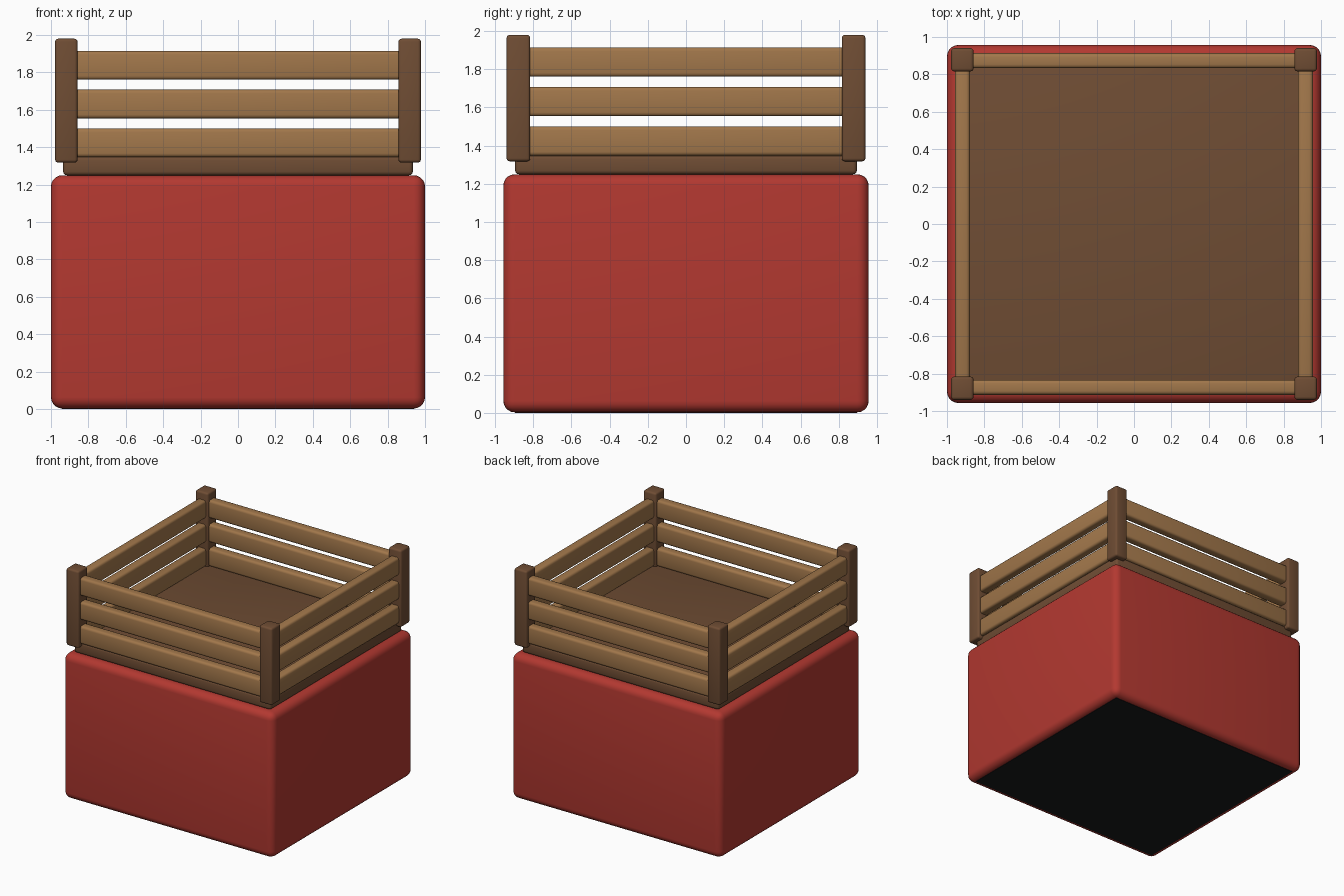
import bpy
import math

if "Cube" in bpy.data.objects:
    bpy.data.objects.remove(bpy.data.objects["Cube"])


def material(name, rgb):
    m = bpy.data.materials.new(name)
    m.diffuse_color = (*rgb, 1)
    m.use_nodes = True
    m.node_tree.nodes["Principled BSDF"].inputs["Base Color"].default_value = m.diffuse_color
    return m


RED = material("red_paint", (0.45, 0.04, 0.03))
DARK = material("dark_wood", (0.16, 0.074, 0.034))
LIGHT = material("light_wood", (0.36, 0.185, 0.07))
BLACK = material("black_rubber", (0.009, 0.01, 0.011))


def box(name, center, size, bevel, mat, segments=4):
    """Rounded box with its bevel baked as a modifier."""
    bpy.ops.mesh.primitive_cube_add(size=1, location=center)
    ob = bpy.context.object
    ob.name = name
    ob.scale = size
    bpy.ops.object.transform_apply(location=False, rotation=False, scale=True)
    ob.data.materials.append(mat)
    if bevel:
        mod = ob.modifiers.new("rounded_edges", "BEVEL")
        mod.width = bevel
        mod.segments = segments
        mod.limit_method = "ANGLE"
        bpy.ops.object.modifier_apply(modifier=mod.name)
        bpy.ops.object.shade_smooth_by_angle(angle=math.radians(35))
    return ob


# Red lower body and the dark plate under it
box("body", (0, 0, 0.6265), (2.0, 1.914, 1.247), 0.06, RED, 5)
box("bottom_plate", (0, 0, 0.01), (1.88, 1.79, 0.02), 0, BLACK)

# Wooden floor of the crate
box("floor", (0, 0, 1.30), (1.87, 1.79, 0.10), 0.02, DARK, 3)

# Corner posts
PX, PY = 0.918, 0.878
for sx, nx in ((-1, "left"), (1, "right")):
    for sy, ny in ((-1, "front"), (1, "back")):
        box(f"post_{ny}_{nx}", (sx * PX, sy * PY, 1.649),
            (0.12, 0.124, 0.662), 0.016, DARK, 3)

# Three slats on each side, ending inside the posts
for i, z in enumerate((1.424, 1.631, 1.838), 1):
    for s, n in ((-1, "front"), (1, "back")):
        box(f"slat_{n}_{i}", (0, s * 0.873, z), (1.76, 0.08, 0.154), 0.02, LIGHT, 3)
    for s, n in ((-1, "left"), (1, "right")):
        box(f"slat_{n}_{i}", (s * 0.917, 0, z), (0.08, 1.68, 0.154), 0.02, LIGHT, 3)
